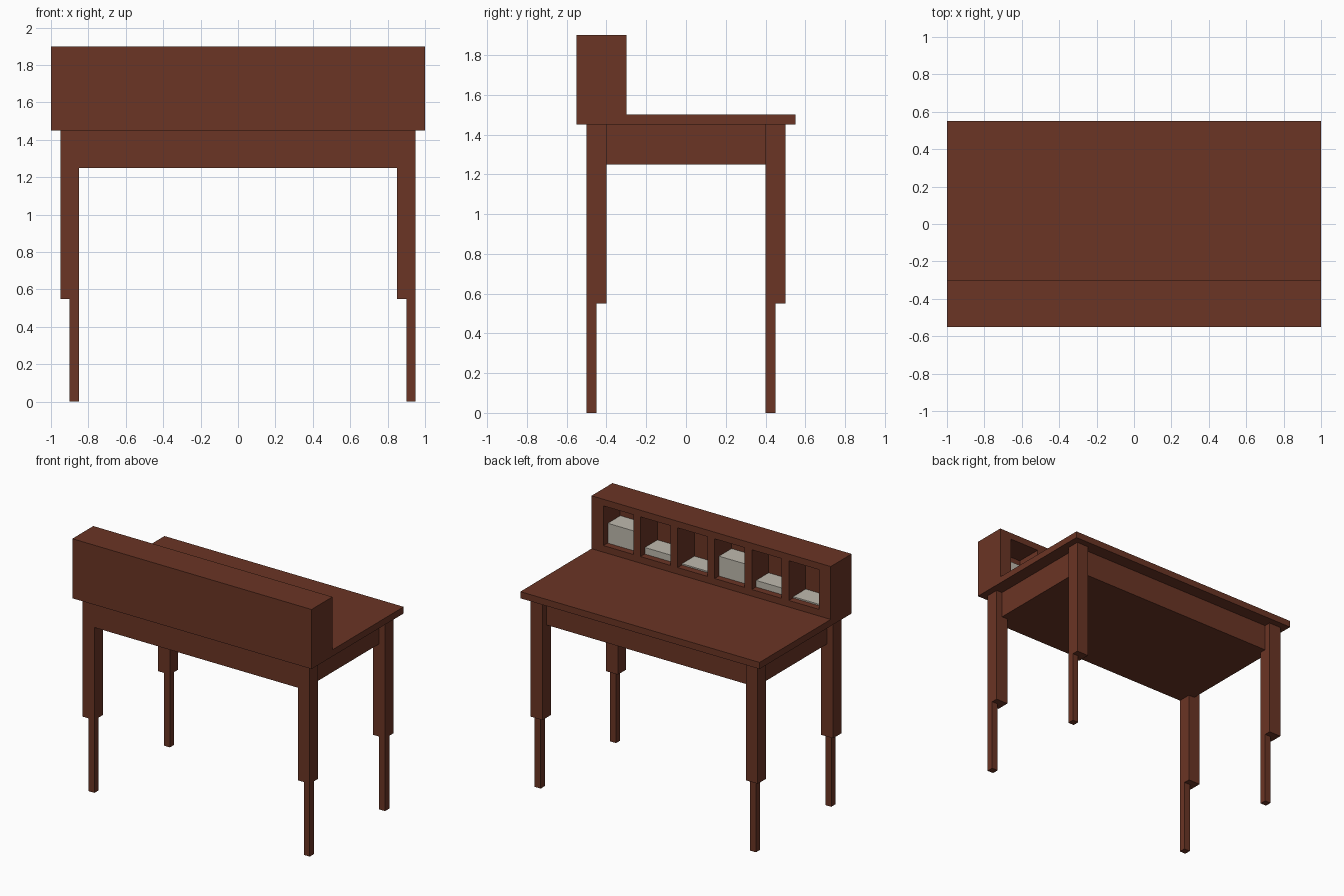
import bpy
import bmesh
from mathutils import Vector

if "Cube" in bpy.data.objects:
    bpy.data.objects.remove(bpy.data.objects["Cube"], do_unlink=True)


def material(name, rgb):
    mat = bpy.data.materials.new(name)
    mat.use_nodes = True
    mat.diffuse_color = (*rgb, 1)
    bsdf = next(n for n in mat.node_tree.nodes if n.type == 'BSDF_PRINCIPLED')
    bsdf.inputs["Base Color"].default_value = (*rgb, 1)
    return mat


WOOD = material("reddish brown wood", (0.145, 0.035, 0.018))
PAPER = material("pale paper", (0.52, 0.49, 0.42))


def add_box(bm, lo, hi):
    lo, hi = Vector(lo), Vector(hi)
    verts = bmesh.ops.create_cube(bm, size=1)["verts"]
    for v in verts:
        v.co = (lo + hi) / 2 + v.co * (hi - lo)


def part(name, mat, *boxes):
    """One object made of boxes, each given by its low and high corner."""
    bm = bmesh.new()
    for lo, hi in boxes:
        add_box(bm, lo, hi)
    mesh = bpy.data.meshes.new(name)
    bm.to_mesh(mesh)
    bm.free()
    mesh.materials.append(mat)
    obj = bpy.data.objects.new(name, mesh)
    bpy.context.collection.objects.link(obj)
    return obj


# Desk top and the solid drawer case under it
part("desk_top", WOOD, ((-1, -0.55, 1.45), (1, 0.55, 1.5)))
part("drawer_case", WOOD, ((-0.9, -0.5, 1.25), (0.9, 0.45, 1.45)))

# Stepped legs: the thin foot sits in the same corner of every leg
for side, x in (("right", -0.95), ("left", 0.85)):
    for end, y in (("front", -0.5), ("back", 0.4)):
        part(f"{end}_{side}_leg", WOOD,
             ((x, y, 0.55), (x + 0.1, y + 0.1, 1.45)))
        part(f"{end}_{side}_foot", WOOD,
             ((x + 0.05, y, 0), (x + 0.1, y + 0.05, 0.55)))

# Hutch shell: back panel, floor, roof and thick ends
FRONT, BACK, RIM = -0.55, -0.5, -0.3
FLOOR, ROOF = 1.55, 1.85
part("hutch_panel", WOOD, ((-1, FRONT, 1.5), (1, BACK, 1.9)))
part("hutch_floor", WOOD, ((-1, BACK, 1.5), (1, RIM, FLOOR)))
part("hutch_roof", WOOD, ((-1, BACK, ROOF), (1, RIM, 1.9)))
part("hutch_ends", WOOD,
     ((-1, BACK, FLOOR), (-0.9, RIM, ROOF)),
     ((0.9, BACK, FLOOR), (1, RIM, ROOF)))

# Six pigeonholes, with paper stacks of three repeating heights
WIDTH, GAP = 0.25, 0.06
stack_heights = (0.15, 0.05, 0.01)
for i in range(6):
    x1 = 0.9 - i * (WIDTH + GAP)
    x0 = x1 - WIDTH
    if i < 5:
        part(f"hutch_divider_{i + 1}", WOOD,
             ((x0 - GAP, BACK, FLOOR), (x0, RIM, ROOF)))
    part(f"paper_stack_{i + 1}", PAPER,
         ((x0 + 0.001, BACK, FLOOR),
          (x1 - 0.001, -0.35, FLOOR + stack_heights[i % 3])))
